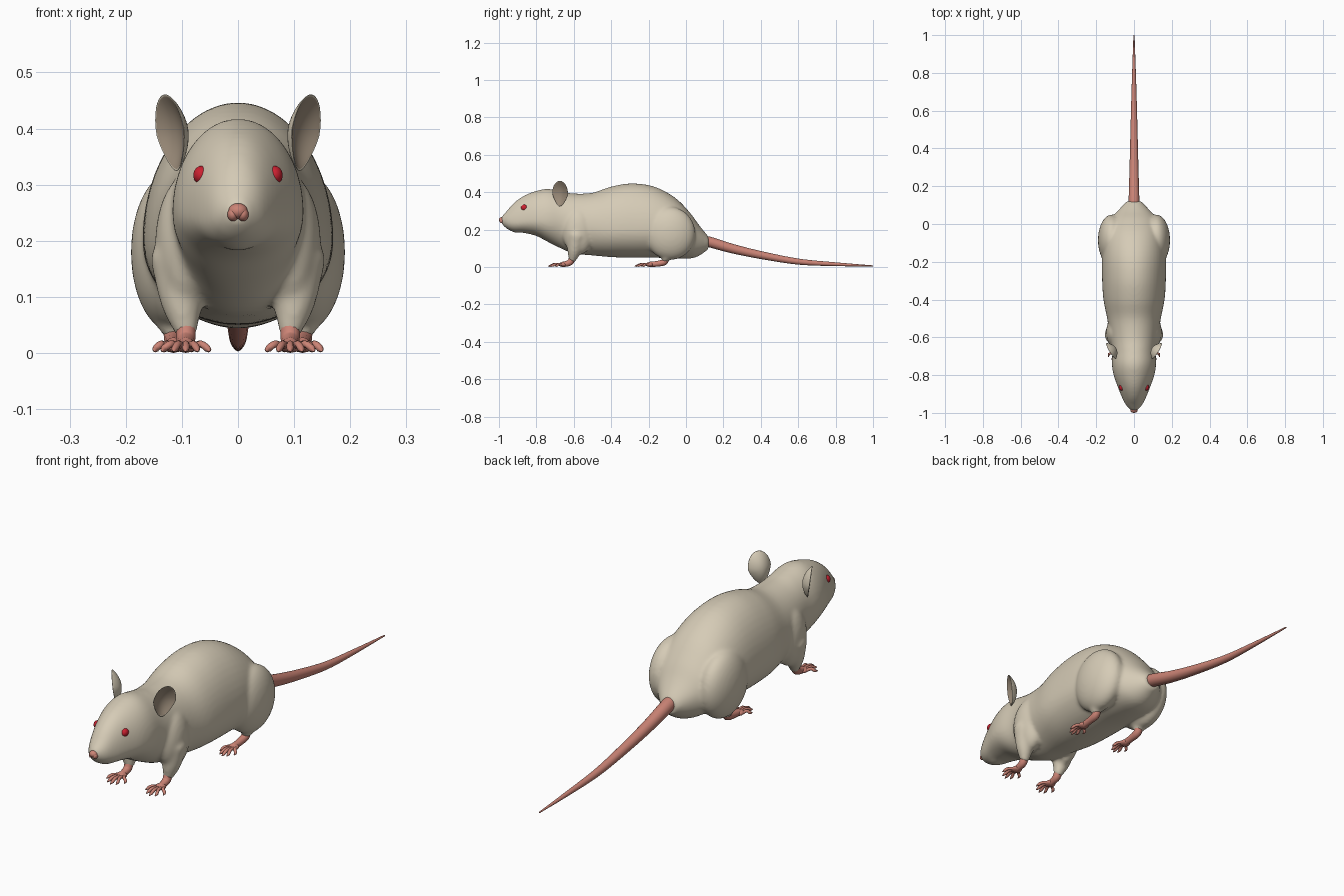
import bpy, bmesh, math
from mathutils import Vector, Matrix

if "Cube" in bpy.data.objects:
    bpy.data.objects.remove(bpy.data.objects["Cube"])

def material(name, rgb):
    m = bpy.data.materials.new(name)
    m.diffuse_color = (*rgb, 1)
    m.use_nodes = True
    m.node_tree.nodes["Principled BSDF"].inputs["Base Color"].default_value = m.diffuse_color
    return m

FUR = material("cream fur", (0.67, 0.60, 0.47))
PINK = material("pink skin", (0.60, 0.23, 0.18))
RED = material("red eye", (0.60, 0.015, 0.03))
INNER = material("inner ear", (0.34, 0.27, 0.20))

def finish(bm, name, mats):
    bmesh.ops.recalc_face_normals(bm, faces=bm.faces)
    for f in bm.faces:
        f.smooth = True
    me = bpy.data.meshes.new(name)
    bm.to_mesh(me)
    bm.free()
    ob = bpy.data.objects.new(name, me)
    bpy.context.collection.objects.link(ob)
    for m in mats:
        me.materials.append(m)
    return ob

def loft(bm, rings):
    rows = [[bm.verts.new(p) for p in r] for r in rings]
    n = len(rows[0])
    for a, b in zip(rows, rows[1:]):
        for i in range(n):
            bm.faces.new((a[i], a[(i + 1) % n], b[(i + 1) % n], b[i]))
    bm.faces.new(rows[0])
    bm.faces.new(rows[-1])

def catmull(pts, steps):
    """Smooth interpolation of tuples of numbers."""
    out = []
    for i in range(len(pts) - 1):
        p0, p1, p2, p3 = pts[max(i - 1, 0)], pts[i], pts[i + 1], pts[min(i + 2, len(pts) - 1)]
        for k in range(steps):
            t = k / steps
            out.append([0.5 * (2 * b + (c - a) * t + (2 * a - 5 * b + 4 * c - d) * t * t
                               + (3 * b - a - 3 * c + d) * t ** 3)
                        for a, b, c, d in zip(p0, p1, p2, p3)])
    return out + [list(pts[-1])]

def tube(bm, pts, sides=12, steps=4):
    """Round tapered tube through (x, y, z, radius) points, with rounded ends."""
    path = catmull(pts, steps)
    cs = [Vector(p[:3]) for p in path]
    rings = []
    for i, c in enumerate(cs):
        d = (cs[min(i + 1, len(cs) - 1)] - cs[max(i - 1, 0)]).normalized()
        u = d.cross(Vector((1, 0, 0))).normalized()
        v = d.cross(u)
        r = path[i][3]
        ring = lambda o, k: [c + d * o + (u * math.cos(a) + v * math.sin(a)) * r * k
                             for a in (2 * math.pi * j / sides for j in range(sides))]
        if i == 0:
            rings += [ring(-0.8 * r, 0.45), ring(-0.4 * r, 0.85)]
        rings.append(ring(0, 1))
        if i == len(cs) - 1:
            rings += [ring(0.4 * r, 0.85), ring(0.8 * r, 0.45)]
    loft(bm, rings)

def ball(bm, centre, radii, rot=0):
    m = Matrix.Translation(centre) @ Matrix.Rotation(rot, 4, 'X') @ Matrix.Diagonal((*radii, 1))
    bmesh.ops.create_uvsphere(bm, u_segments=32, v_segments=20, radius=1, matrix=m)

# Body and head: sections as (y, bottom, widest height, top, half width)
sections = [(-0.987, .232, .25, .268, .017), (-0.96, .206, .245, .298, .042),
            (-0.92, .188, .24, .343, .063), (-0.865, .182, .245, .382, .085),
            (-0.80, .166, .25, .407, .108), (-0.74, .135, .25, .418, .117),
            (-0.67, .10, .25, .405, .115), (-0.60, .072, .23, .393, .126),
            (-0.50, .062, .21, .397, .142), (-0.40, .053, .20, .430, .162),
            (-0.29, .05, .20, .447, .169), (-0.17, .05, .20, .430, .169),
            (-0.06, .045, .19, .372, .157), (0.02, .045, .17, .292, .127),
            (0.07, .06, .15, .224, .086), (0.12, .095, .13, .163, .038)]
rings = []
for y, lo, mid, hi, w in catmull(sections, 4):
    ring = []
    for j in range(48):
        a = 2 * math.pi * j / 48
        s = math.sin(a)
        ring.append((w * math.cos(a), y, mid + s * ((hi - mid) if s > 0 else (mid - lo))))
    rings.append(ring)
bm = bmesh.new()
loft(bm, rings)
for s in (1, -1):
    # shoulders, arms, haunches and shanks melt into the body
    ball(bm, (s * .093, -.575, .19), (.055, .085, .125))
    tube(bm, [(s * .105, -.585, .17, .052), (s * .1, -.597, .09, .038), (s * .093, -.607, .042, .022)], 20)
    ball(bm, (s * .118, -.085, .18), (.073, .135, .142), 0.15)
    tube(bm, [(s * .125, -.08, .12, .05), (s * .12, -.10, .07, .036), (s * .117, -.112, .042, .022)], 20)
# lower jaw
ball(bm, (0, -.895, .2), (.034, .045, .018))
body = finish(bm, "body", [FUR])
rm = body.modifiers.new("merge", 'REMESH')
rm.mode = 'VOXEL'
rm.voxel_size = 0.0075
rm.use_smooth_shade = True
sm = body.modifiers.new("soften", 'SMOOTH')
sm.factor = 0.5
sm.iterations = 10

# Tail
bm = bmesh.new()
tube(bm, [(0, .09, .143, .027), (0, .14, .13, .028), (0, .25, .098, .025), (0, .4, .064, .021),
          (0, .6, .029, .016), (0, .8, .015, .010), (0, .997, .006, .003)], 20, 6)
finish(bm, "tail", [PINK])

# Nose
bm = bmesh.new()
ball(bm, (0, -.984, .253), (.017, .016, .014))
for s in (1, -1):
    ball(bm, (s * .009, -.984, .247), (.010, .014, .012))
finish(bm, "nose", [PINK])

# Feet: (name, x, ankle y, palm y, toe tip y, fan half width)
feet = [("front", .093, -.607, -.66, -.738, .042), ("hind", .115, -.105, -.195, -.275, .034)]
for s, side in ((1, "left"), (-1, "right")):
    for name, x, ya, yp, yt, fan in feet:
        bm = bmesh.new()
        tube(bm, [(s * x, ya, .05, .018), (s * x, ya - .012, .026, .017),
                  (s * x, (ya + yp) / 2 - .008, .017, .015), (s * x, yp, .014, .014)])
        ball(bm, (s * x, yp, .013), (.022, .022, .012))
        for k in range(5):
            t = (k - 2) / 2
            back = .034 * t * t
            tube(bm, [(s * x + t * .014, yp, .012, .007),
                      (s * x + t * fan * .65, (yp + yt) / 2 + back * .5, .016, .0065),
                      (s * x + t * fan * .92, yt + .016 + back, .008, .0065),
                      (s * x + t * fan, yt + .002 + back, .004, .002)], 8, 3)
        finish(bm, f"{name}_foot_{side}", [PINK])

    # Eyes
    bm = bmesh.new()
    ball(bm, (s * .065, -.864, .317), (.0145, .018, .0165))
    finish(bm, f"eye_{side}", [RED])

    # Ears: flattened balls bent into a cup, dark on the inner side
    bm = bmesh.new()
    ball(bm, (0, 0, 0), (1, 1, 1))
    for f in bm.faces:
        f.material_index = 1 if f.calc_center_median().z > 0.3 else 0
    up = Vector((.17, .03, 1)).normalized()
    out = Vector((.86, -.5, 0))
    out = (out - up * out.dot(up)).normalized()
    across = out.cross(up)
    for v in bm.verts:
        u, h, n = v.co
        width = .049 * (1 - .35 * max(0, -h))
        p = (Vector((.112, -.668, .394)) + across * u * width + up * h * .069
             + out * (n * .006 + .024 * (u * u + h * h) - .014))
        v.co = (p.x * s, p.y, p.z)
    finish(bm, f"ear_{side}", [FUR, INNER])
